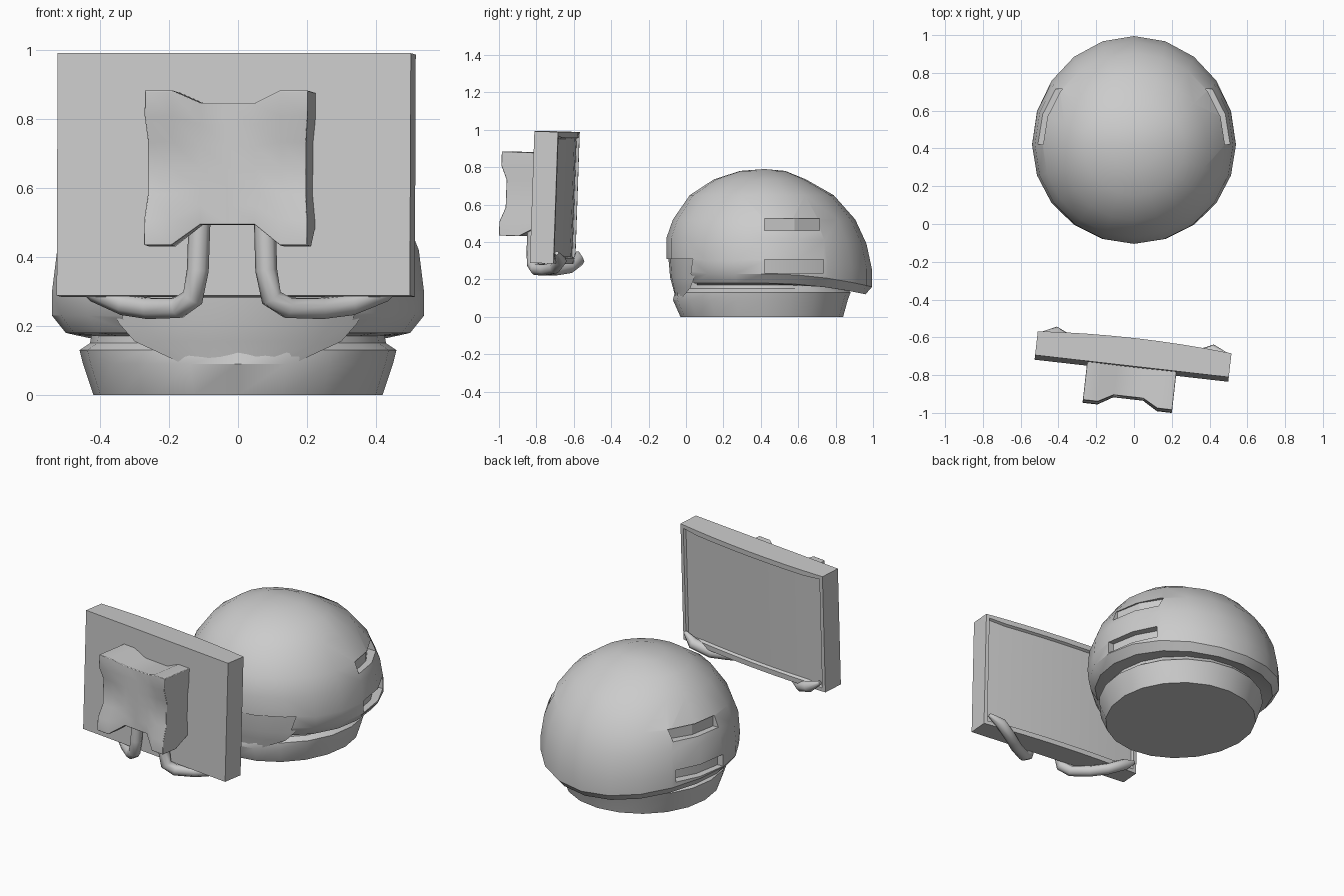
import bpy, bmesh, math
from mathutils import Matrix, Vector

if "Cube" in bpy.data.objects:
    bpy.data.objects.remove(bpy.data.objects["Cube"])

grey = bpy.data.materials.new("plain grey")
grey.diffuse_color = (0.6, 0.6, 0.6, 1)
grey.use_nodes = True
grey.node_tree.nodes["Principled BSDF"].inputs["Base Color"].default_value = grey.diffuse_color
CY = 0.42  # dome axis


def add(name, bm, smooth=True, angle=35):
    bmesh.ops.recalc_face_normals(bm, faces=bm.faces)
    me = bpy.data.meshes.new(name)
    bm.to_mesh(me)
    bm.free()
    me.materials.append(grey)
    ob = bpy.data.objects.new(name, me)
    bpy.context.collection.objects.link(ob)
    if smooth:
        shade(ob, angle)
    return ob


def select(ob):
    bpy.ops.object.select_all(action='DESELECT')
    ob.select_set(True)
    bpy.context.view_layer.objects.active = ob


def shade(ob, angle):
    select(ob)
    bpy.ops.object.shade_smooth_by_angle(angle=math.radians(angle))


def ring_point(z, rx, yf, yb, drop, a):
    """Point of an egg-shaped ring; a = 0 is the front, drop lowers the back."""
    c = -math.cos(a)
    y = CY + c * ((yb - CY) if c > 0 else (CY - yf))
    return Vector((rx * math.sin(a), y, z - drop * max(0, c) ** 2))


def lathe(name, rings, apex=None, seg=20):
    bm = bmesh.new()
    rows = [[bm.verts.new(ring_point(*r, 2 * math.pi * i / seg)) for i in range(seg)]
            for r in rings]
    for lo, hi in zip(rows, rows[1:]):
        for i in range(seg):
            j = (i + 1) % seg
            bm.faces.new((lo[i], lo[j], hi[j], hi[i]))
    bm.faces.new(rows[0])
    if apex:
        top = bm.verts.new(apex)
        for i in range(seg):
            bm.faces.new((rows[-1][i], rows[-1][(i + 1) % seg], top))
    else:
        bm.faces.new(rows[-1])
    return add(name, bm)


def prism(name, pts, vec):
    bm = bmesh.new()
    f = bm.faces.new([bm.verts.new(p) for p in pts])
    ext = bmesh.ops.extrude_face_region(bm, geom=[f])
    bmesh.ops.translate(bm, vec=vec, verts=[v for v in ext['geom']
                                            if isinstance(v, bmesh.types.BMVert)])
    ob = add(name, bm, smooth=False)
    ob.hide_render = True
    return ob


# Foot ring and domed shell
lathe("base", [(0.0, .42, -.03, .84, 0), (.09, .45, -.07, .865, 0), (.13, .46, -.06, .88, 0),
               (.15, .43, -.03, .86, 0), (.20, .42, -.02, .84, 0)])
dome = lathe("dome", [(.17, .42, -.02, .83, 0), (.18, .50, -.06, .96, .06),
                      (.23, .54, -.09, .995, .07), (.30, .54, -.105, .995, .05),
                      (.42, .525, -.105, .965, .03), (.52, .485, -.07, .905, 0),
                      (.65, .39, .02, .79, 0), (.735, .27, .15, .64, 0),
                      (.78, .13, .29, .53, 0)], apex=(0, CY, .79))

# Cut the chin opening and the two side slots on each side
half = [(.36, .31), (.33, .21), (.28, .155), (.16, .10)]
outline = half + [(-x, z) for x, z in reversed(half)]
cutters = [prism("chin_cutter", [(x, -.3, z) for x, z in outline], (0, .36, 0))]
for s in (-1, 1):
    for z0, h, inset, y1 in ((.46, .065, 0, .715), (.235, .07, .03, .735)):
        plan = [(.475 + inset, .42), (.445 + inset, .58), (.36 + inset, y1), (.7, y1), (.7, .42)]
        cutters.append(prism("slot_cutter", [(s * x, y, z0) for x, y in plan], (0, 0, h)))
for c in cutters:
    m = dome.modifiers.new("cut", 'BOOLEAN')
    m.object, m.operation, m.solver = c, 'DIFFERENCE', 'EXACT'
    select(dome)
    bpy.ops.object.modifier_apply(modifier=m.name)
    bpy.data.objects.remove(c)
shade(dome, 35)

# Recessed chin panel
bm = bmesh.new()
rows = []
for z, rx, yf, deg in ((.095, .50, -.055, 20), (.155, .51, -.07, 36),
                       (.21, .52, -.085, 42), (.325, .525, -.095, 47)):
    rows.append([bm.verts.new(ring_point(z, rx, yf, 1, 0, math.radians(deg * k / 4)))
                 for k in range(-4, 5)])
for lo, hi in zip(rows, rows[1:]):
    for i in range(8):
        bm.faces.new((lo[i], lo[i + 1], hi[i + 1], hi[i]))
add("chin_panel", bm)

# Screen, grip and hooks share one tilted frame
frame = (Matrix.Translation((-.005, -.70, .638)) @ Matrix.Rotation(math.radians(-6.5), 4, 'Z')
         @ Matrix.Rotation(math.radians(-2), 4, 'X'))

# Screen slab with a slightly bowed, inset back
bm = bmesh.new()
cols = []
for k in range(-4, 5):
    x = .516 * k / 4
    back = .062 + .022 * (1 - (k / 4) ** 2)
    cols.append([bm.verts.new((x, y, z)) for y, z in
                 ((-.065, -.352), (back, -.352), (back, .352), (-.065, .352))])
for a, b in zip(cols, cols[1:]):
    for i in range(4):
        j = (i + 1) % 4
        bm.faces.new((a[i], a[j], b[j], b[i]))
bm.faces.new(cols[0])
bm.faces.new(cols[-1])
bmesh.ops.recalc_face_normals(bm, faces=bm.faces)
back_faces = [f for f in bm.faces if f.normal.y > .8]
bmesh.ops.inset_region(bm, faces=back_faces, thickness=.03, depth=0)
bmesh.ops.inset_region(bm, faces=back_faces, thickness=.008, depth=-.015)
add("screen", bm, angle=30).matrix_world = frame

# Grip block: four raised corners, hollowed front
bm = bmesh.new()
bmesh.ops.create_cube(bm, size=2)
bmesh.ops.subdivide_edges(bm, edges=bm.edges[:], cuts=5, use_grid_fill=True)
for v in bm.verts:
    u, d, w = v.co
    mid_u, mid_w = abs(u) < .4, abs(w) < .4
    x = .238 * u
    if abs(u) > .9 and mid_w:
        x *= .97
    z = w * (.225 - (.035 if w > 0 else .062) * mid_u)
    y = -.16 + .108 * d
    if d < 0:
        y -= d * (.045 * mid_u + .03 * mid_w) * (.6 if mid_u and mid_w else 1)
    elif w < -.9:
        z += .06 * d
    v.co = (x, y, z + .012)
grip = add("grip", bm)
m = grip.modifiers.new("round", 'BEVEL')
m.width, m.segments, m.limit_method, m.angle_limit = .032, 2, 'ANGLE', math.radians(50)
select(grip)
bpy.ops.object.modifier_apply(modifier=m.name)
shade(grip, 60)
grip.matrix_world = frame

# Hooks running down from the grip and round the lower screen edge
path = [(.095, -.10, -.12), (.10, -.10, -.28), (.115, -.095, -.36), (.16, -.07, -.388),
        (.25, -.01, -.388), (.33, .05, -.375), (.42, .09, -.335), (.49, .075, -.295)]
for s, side in ((-1, "left"), (1, "right")):
    cu = bpy.data.curves.new(side + "_hook", 'CURVE')
    cu.dimensions, cu.bevel_depth, cu.bevel_resolution = '3D', .032, 2
    cu.use_fill_caps = True
    sp = cu.splines.new('POLY')
    sp.points.add(len(path) - 1)
    for i, (p, (x, y, z)) in enumerate(zip(sp.points, path)):
        p.co = (s * x, y, z, 1)
        p.radius = .35 if i == len(path) - 1 else 1
    sp.use_smooth = True
    cu.materials.append(grey)
    hook = bpy.data.objects.new(side + "_hook", cu)
    bpy.context.collection.objects.link(hook)
    hook.matrix_world = frame
